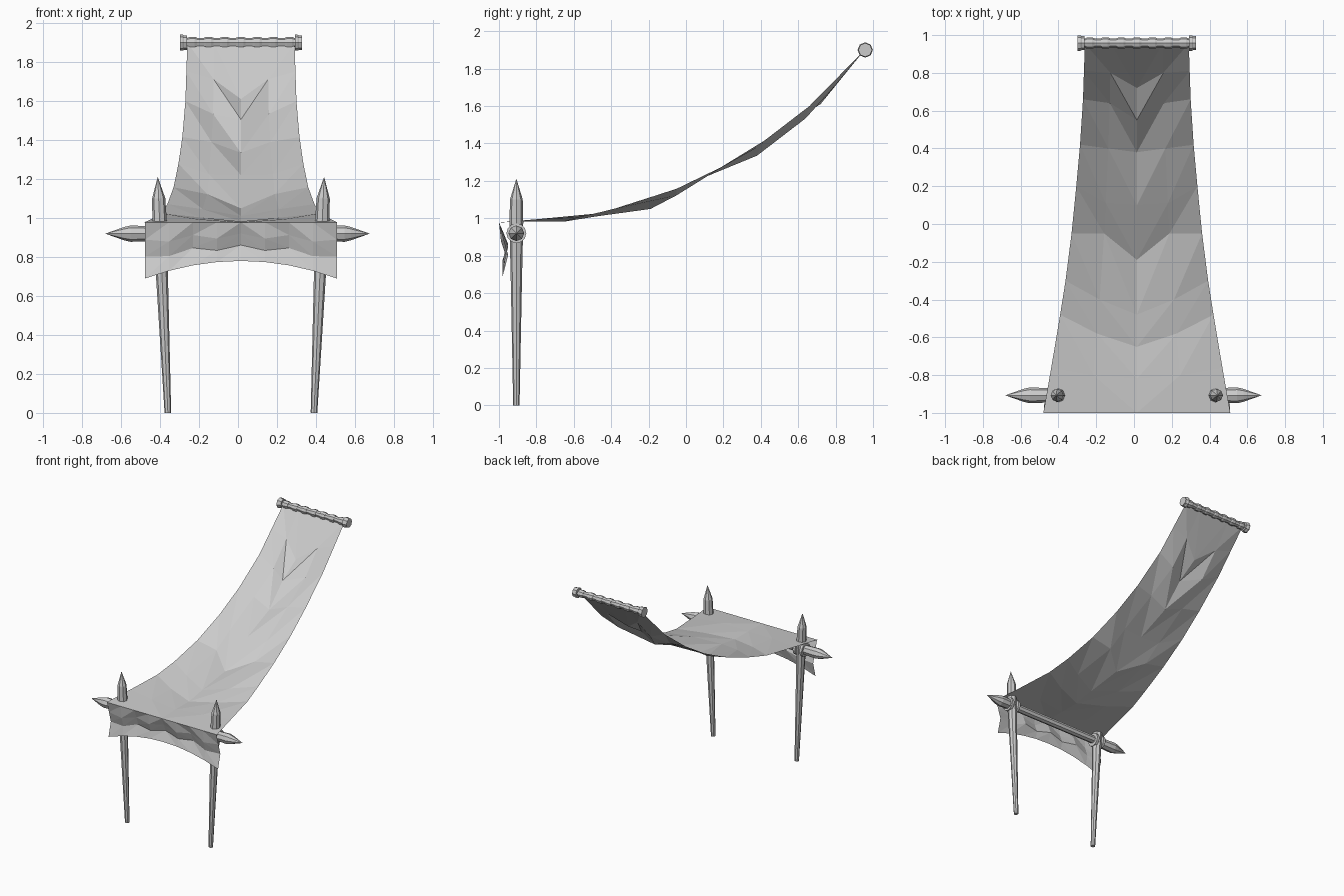
import bpy, bmesh
from mathutils import Vector

cube = bpy.data.objects.get("Cube")
if cube:
    bpy.data.objects.remove(cube)

grey = bpy.data.materials.new("plain grey")
grey.use_nodes = True
colour = (0.6, 0.6, 0.6, 1)
grey.diffuse_color = colour
grey.node_tree.nodes["Principled BSDF"].inputs["Base Color"].default_value = colour

CX = 0.015       # middle of the frame
POST_Y = -0.907  # line of posts and crossbar
BAR_Z = 0.92


def finish(name, bm):
    mesh = bpy.data.meshes.new(name)
    bm.to_mesh(mesh)
    bm.free()
    mesh.materials.append(grey)
    obj = bpy.data.objects.new(name, mesh)
    bpy.context.collection.objects.link(obj)
    return obj


def turned(name, start, end, profile, sides=8):
    """Faceted turned rod: profile is (distance along 0-1, radius)."""
    start, end = Vector(start), Vector(end)
    turn = (end - start).to_track_quat("Z", "Y")
    bm = bmesh.new()
    rings = []
    for t, r in profile:
        made = bmesh.ops.create_circle(bm, segments=sides, radius=max(r, 0.0005))
        for v in made["verts"]:
            v.co = start.lerp(end, t) + turn @ v.co
        rings.append(made["verts"])
    for a, b in zip(rings, rings[1:]):
        for i in range(sides):
            j = (i + 1) % sides
            bm.faces.new((a[i], a[j], b[j], b[i]))
    bm.faces.new(rings[0])
    bm.faces.new(rings[-1])
    bmesh.ops.recalc_face_normals(bm, faces=bm.faces)
    return finish(name, bm)


def sheet(name, rows):
    """Creased cloth from rows of points, split into triangles."""
    bm = bmesh.new()
    grid = [[bm.verts.new(p) for p in row] for row in rows]
    mid = len(grid[0]) // 2
    for a, b in zip(grid, grid[1:]):
        for i in range(len(a) - 1):
            if i < mid:
                bm.faces.new((a[i], a[i + 1], b[i]))
                bm.faces.new((a[i + 1], b[i + 1], b[i]))
            else:
                bm.faces.new((a[i], a[i + 1], b[i + 1]))
                bm.faces.new((a[i], b[i + 1], b[i]))
    return finish(name, bm)


def along(points, y):
    for (y0, v0), (y1, v1) in zip(points, points[1:]):
        if y <= y1:
            return v0 + (v1 - v0) * (y - y0) / (y1 - y0)
    return points[-1][1]


# Hanging cloth: height and half width along its length
height = [(-1, .978), (-.5, 1.02), (-.19, 1.10), (.1, 1.22),
          (.38, 1.385), (.66, 1.60), (.955, 1.9)]
width = [(-1, .495), (-.6, .425), (-.19, .36), (.1, .33), (.4, .302),
         (.66, .285), (.955, .275)]
# Each crease: y at centre, middle and edge; sag at centre and middle
creases = [(-1, -1, -1, 0, 0), (-.82, -.80, -.76, .01, 0),
           (-.65, -.58, -.48, .025, .01), (-.48, -.40, -.30, .015, 0),
           (-.19, -.05, -.05, .05, .035), (.1, .11, .2, 0, 0),
           (.38, .40, .42, .05, .01), (.55, .64, .66, .01, .05),
           (.72, .80, .81, .05, .03), (.955, .955, .955, 0, 0)]
rows = []
for yc, ym, ye, sag_c, sag_m in creases:
    row = []
    for u, y, sag in ((-1, ye, 0), (-.5, ym, sag_m), (0, yc, sag_c),
                      (.5, ym, sag_m), (1, ye, 0)):
        row.append((CX + u * along(width, y), y, along(height, y) - sag))
    rows.append(row)
sheet("hanging_cloth", rows)

# Front flap with an arched lower hem
rows = []
for t, bulge in ((0, 0), (.35, .018), (.65, .042), (1, .02)):
    row = []
    for k in range(-4, 5):
        u = k / 4
        hem = .78 - .09 * u * u
        wave = .012 * (-1) ** k if 0 < t < 1 else 0
        row.append((CX + .492 * u, -1 + bulge + wave * .6,
                    .978 + (hem - .978) * t + wave))
    rows.append(row)
sheet("front_flap", rows)

# Pointed posts leaning slightly outward, with bindings on the crossbar
for side, label in ((-1, "right"), (1, "left")):
    turned(label + "_post", (CX + side * .375, POST_Y, 0),
           (CX + side * .427, POST_Y, 1.21),
           [(0, .017), (.55, .030), (.81, .037), (.91, .034), (1, 0)])
    for k in (-1, 1):
        x = CX + side * .415 + k * .03
        turned(label + "_binding", (x - .01, POST_Y, BAR_Z),
               (x + .01, POST_Y, BAR_Z), [(0, .053), (1, .053)], 12)

# Crossbar with spiked ends
turned("crossbar", (-.68, POST_Y, BAR_Z), (.675, POST_Y, BAR_Z),
       [(0, 0), (.07, .034), (.095, .042), (.17, .038), (.2, .03),
        (.8, .03), (.83, .038), (.905, .042), (.93, .034), (1, 0)])

# Top roller with end caps and ties
ROLL_Y, ROLL_Z = .958, 1.9
turned("roller", (-.28, ROLL_Y, ROLL_Z), (.31, ROLL_Y, ROLL_Z),
       [(0, .023), (1, .023)])
for x in (-.28, .31):
    turned("roller_cap", (x - .018, ROLL_Y, ROLL_Z), (x + .018, ROLL_Y, ROLL_Z),
           [(0, .041), (.4, .041), (.6, .037), (1, .037)])
for k in range(7):
    x = CX + (k - 3) * .083
    turned("roller_tie", (x - .024, ROLL_Y, ROLL_Z), (x + .024, ROLL_Y, ROLL_Z),
           [(0, .026), (.25, .03), (.75, .03), (1, .026)])
